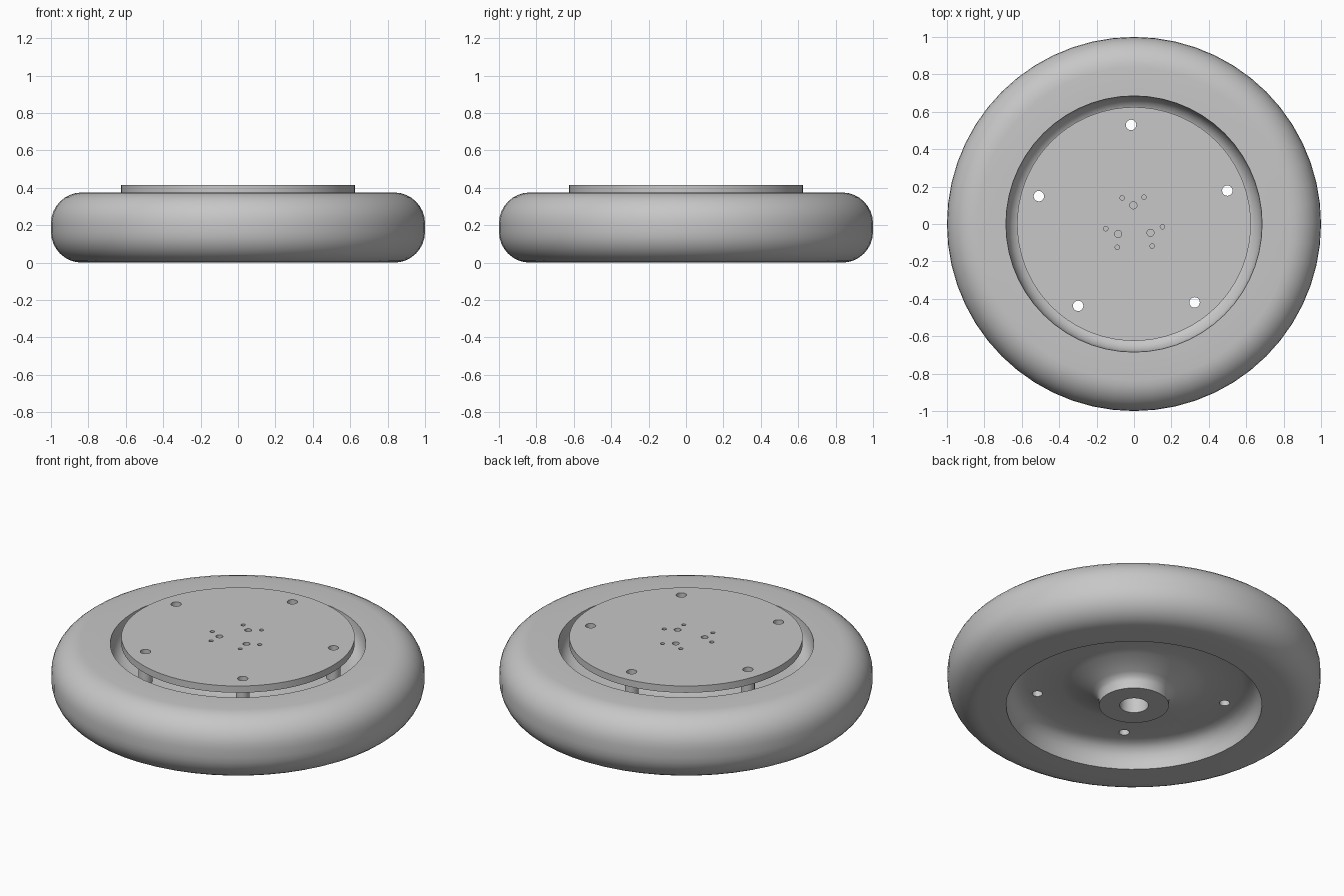
import bpy, bmesh
from math import sin, cos, pi, radians
from mathutils import Matrix, Vector

if "Cube" in bpy.data.objects:
    bpy.data.objects.remove(bpy.data.objects["Cube"])

H = 0.375           # tyre width
TOP = 0.415         # top of the cover plate
FIRST_BOLT = 91.7   # angle of the first bolt hole

grey = bpy.data.materials.new("light grey")
grey.use_nodes = True
grey.diffuse_color = (0.57, 0.57, 0.57, 1)
grey.node_tree.nodes["Principled BSDF"].inputs["Base Color"].default_value = grey.diffuse_color


def add_object(name, bm):
    bmesh.ops.recalc_face_normals(bm, faces=bm.faces)
    mesh = bpy.data.meshes.new(name)
    bm.to_mesh(mesh)
    bm.free()
    mesh.materials.append(grey)
    obj = bpy.data.objects.new(name, mesh)
    bpy.context.collection.objects.link(obj)
    return obj


def lathe(name, profile, steps, closed=True):
    """Spin a list of (radius, height) points about the z axis."""
    bm = bmesh.new()
    verts = [bm.verts.new((r, 0, z)) for r, z in profile]
    edges = [bm.edges.new(pair) for pair in zip(verts, verts[1:])]
    if closed:
        edges.append(bm.edges.new((verts[-1], verts[0])))
    bmesh.ops.spin(bm, geom=verts + edges, cent=(0, 0, 0), axis=(0, 0, 1),
                   angle=2 * pi, steps=steps, use_merge=True)
    bmesh.ops.remove_doubles(bm, verts=bm.verts, dist=1e-5)
    return add_object(name, bm)


def smooth(obj):
    bpy.ops.object.select_all(action='DESELECT')
    obj.select_set(True)
    bpy.context.view_layer.objects.active = obj
    bpy.ops.object.shade_smooth_by_angle(angle=radians(32))


def polar(radius, degrees):
    a = radians(degrees)
    return radius * cos(a), radius * sin(a)


def drill(obj, holes):
    """Cut vertical (x, y, radius) holes right through an object."""
    bm = bmesh.new()
    for x, y, r in holes:
        bmesh.ops.create_cone(bm, cap_ends=True, segments=20, radius1=r, radius2=r,
                              depth=2, matrix=Matrix.Translation((x, y, 0)))
    cutter = add_object("hole_cutter", bm)
    cutter.hide_render = True
    mod = obj.modifiers.new("holes", 'BOOLEAN')
    mod.operation = 'DIFFERENCE'
    mod.solver = 'EXACT'
    mod.object = cutter
    graph = bpy.context.evaluated_depsgraph_get()
    cut_mesh = bpy.data.meshes.new_from_object(obj.evaluated_get(graph))
    obj.modifiers.clear()
    obj.data = cut_mesh
    bpy.data.objects.remove(cutter)


def mirrored(half):
    """Continue a lower half profile with its reflection about mid width."""
    return half + [(r, H - z) for r, z in reversed(half)]


# Tyre: flat side walls with a rounded tread
round_r = 0.165
tread = [(0.685, 0)]
for i in range(9):
    a = pi / 2 * i / 8
    tread.append((1 - round_r + round_r * sin(a), round_r * (1 - cos(a))))
smooth(lathe("tyre", mirrored(tread), 56, closed=False))

# Wheel: hub, flared web and curved rim wall, the same on both faces
web = [(0.077, 0), (0.187, 0), (0.19, 0.045), (0.2, 0.066), (0.225, 0.082),
       (0.28, 0.105), (0.34, 0.127), (0.39, 0.137), (0.58, 0.137), (0.62, 0.13),
       (0.65, 0.112), (0.672, 0.08), (0.682, 0.04), (0.685, 0)]
bolts = [polar(0.53, FIRST_BOLT + 72 * i) for i in range(5)]
bolt_holes = [(x, y, 0.028) for x, y in bolts]
wheel = lathe("wheel", mirrored(web), 56)
drill(wheel, bolt_holes)
smooth(wheel)

# Cover plate with bolt holes and three clusters of small holes
plate_holes = list(bolt_holes)
for i in range(3):
    a = 92 + 120 * i
    plate_holes.append((*polar(0.1, a), 0.019))
    plate_holes += [(*polar(0.153, a + side * 22.5), 0.012) for side in (-1, 1)]
bm = bmesh.new()
bmesh.ops.create_cone(bm, cap_ends=True, segments=72, radius1=0.625, radius2=0.625,
                      depth=TOP - H, matrix=Matrix.Translation((0, 0, (TOP + H) / 2)))
plate = add_object("cover_plate", bm)
drill(plate, plate_holes)
smooth(plate)

# Tubular spacers between the wheel and the cover plate
for i, (x, y) in enumerate(bolts):
    low = H - 0.137
    spacer = lathe(f"spacer_{i + 1}", [(0.028, low), (0.037, low), (0.037, H), (0.028, H)], 20)
    spacer.location = Vector((x, y, 0))
    smooth(spacer)
